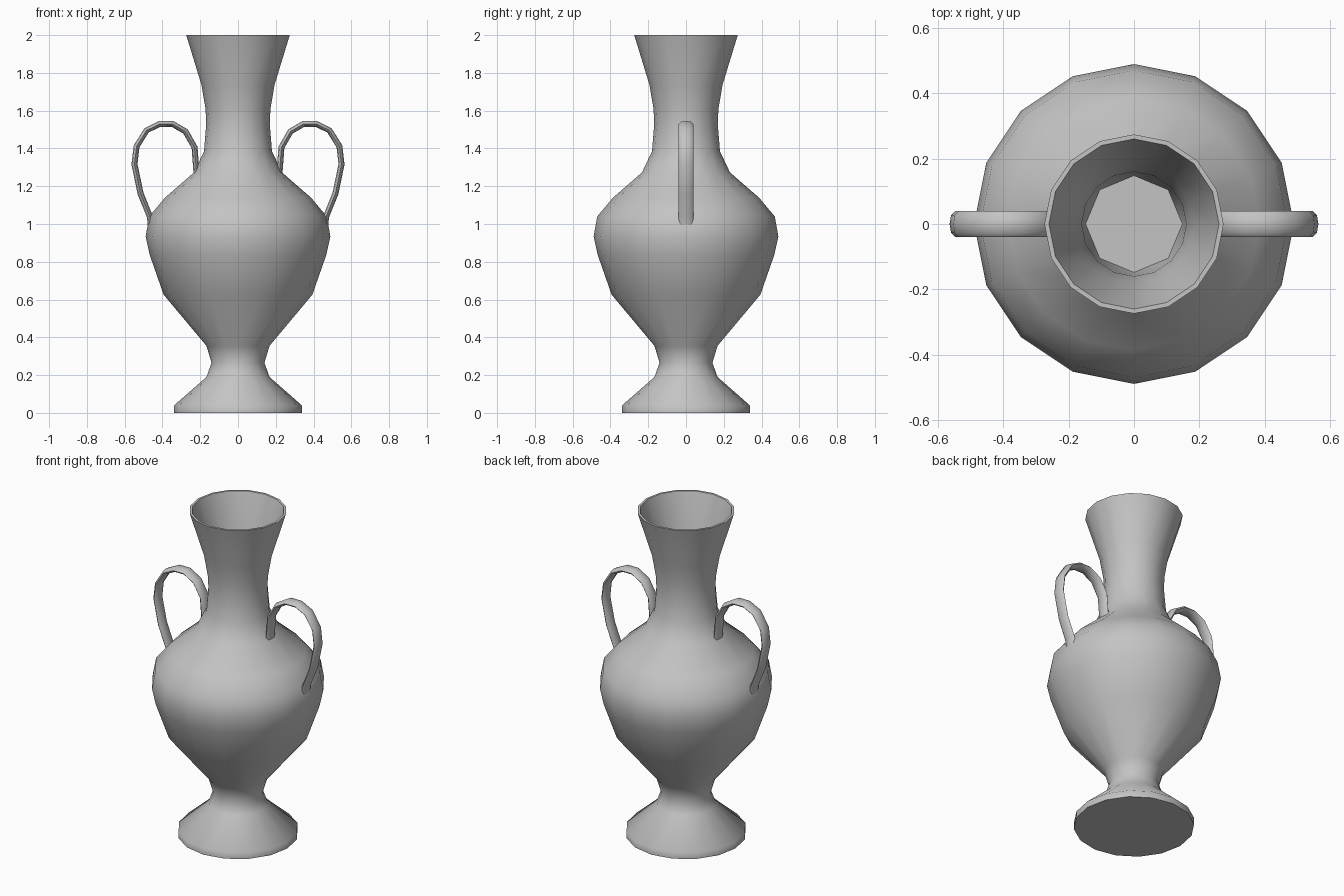
import bpy
import bmesh
from math import cos, sin, tau, radians
from mathutils import Vector

cube = bpy.data.objects.get("Cube")
if cube:
    bpy.data.objects.remove(cube)

SIDES = 16

clay = bpy.data.materials.new("grey_clay")
clay.use_nodes = True
colour = (0.55, 0.55, 0.55, 1)
clay.diffuse_color = colour
clay.node_tree.nodes["Principled BSDF"].inputs["Base Color"].default_value = colour


def finish(bm, name, angle):
    """Turn a bmesh into a smooth-shaded object with sharp rims."""
    bmesh.ops.recalc_face_normals(bm, faces=bm.faces)
    mesh = bpy.data.meshes.new(name)
    bm.to_mesh(mesh)
    bm.free()
    mesh.materials.append(clay)
    obj = bpy.data.objects.new(name, mesh)
    bpy.context.collection.objects.link(obj)
    bpy.ops.object.select_all(action='DESELECT')
    obj.select_set(True)
    bpy.context.view_layer.objects.active = obj
    bpy.ops.object.shade_smooth_by_angle(angle=radians(angle))
    return obj


def skin(bm, rings):
    """Join successive closed rings with quads."""
    for a, b in zip(rings, rings[1:]):
        n = len(a)
        for i in range(n):
            j = (i + 1) % n
            bm.faces.new((a[i], a[j], b[j], b[i]))


def circle(bm, r, z, n=SIDES):
    return [bm.verts.new((r * cos(tau * i / n), r * sin(tau * i / n), z))
            for i in range(n)]


# Vase: outer profile from the foot to the lip, then down inside the neck
profile = [(.338, 0), (.338, .04), (.167, .19), (.14, .265), (.167, .355),
           (.394, .626), (.468, .838), (.489, .934), (.47, 1.04),
           (.386, 1.14), (.233, 1.273), (.18, 1.385), (.168, 1.53),
           (.172, 1.61), (.193, 1.735), (.274, 2),
           (.26, 2), (.182, 1.74), (.16, 1.61), (.155, 1.5)]
bm = bmesh.new()
rings = [circle(bm, r, z) for r, z in profile]
skin(bm, rings)
bm.faces.new(rings[0])

# Eight-sided floor inside the neck
floor = circle(bm, .148, 1.38, SIDES // 2)
bm.faces.new(floor)
last = rings[-1]
for i in range(SIDES // 2):
    a, b, c = (last[(2 * i + k) % SIDES] for k in range(3))
    f, g = floor[i], floor[(i + 1) % len(floor)]
    bm.faces.new((a, b, f))
    bm.faces.new((b, g, f))
    bm.faces.new((b, c, g))
finish(bm, "vase_body", 50)

# Handles: flattened octagonal section swept along a loop from belly to neck
path = [(.458, .968), (.467, 1.04), (.516, 1.162), (.548, 1.316),
        (.537, 1.411), (.484, 1.496), (.415, 1.53), (.347, 1.53),
        (.278, 1.49), (.23, 1.406), (.218, 1.25)]
points = [Vector((x, 0, z)) for x, z in path]


def handle(name, side):
    bm = bmesh.new()
    rings = []
    for i, p in enumerate(points):
        before, after = points[max(i - 1, 0)], points[min(i + 1, len(points) - 1)]
        along = (after - before).normalized()
        outward = Vector((along.z, 0, -along.x))
        ring = []
        for k in range(8):
            t = tau * k / 8
            v = p + outward * .016 * cos(t) + Vector((0, .039 * sin(t), 0))
            ring.append(bm.verts.new((v.x * side, v.y, v.z)))
        rings.append(ring)
    skin(bm, rings)
    bm.faces.new(rings[0])
    bm.faces.new(rings[-1])
    finish(bm, name, 50)


handle("left_handle", 1)
handle("right_handle", -1)
